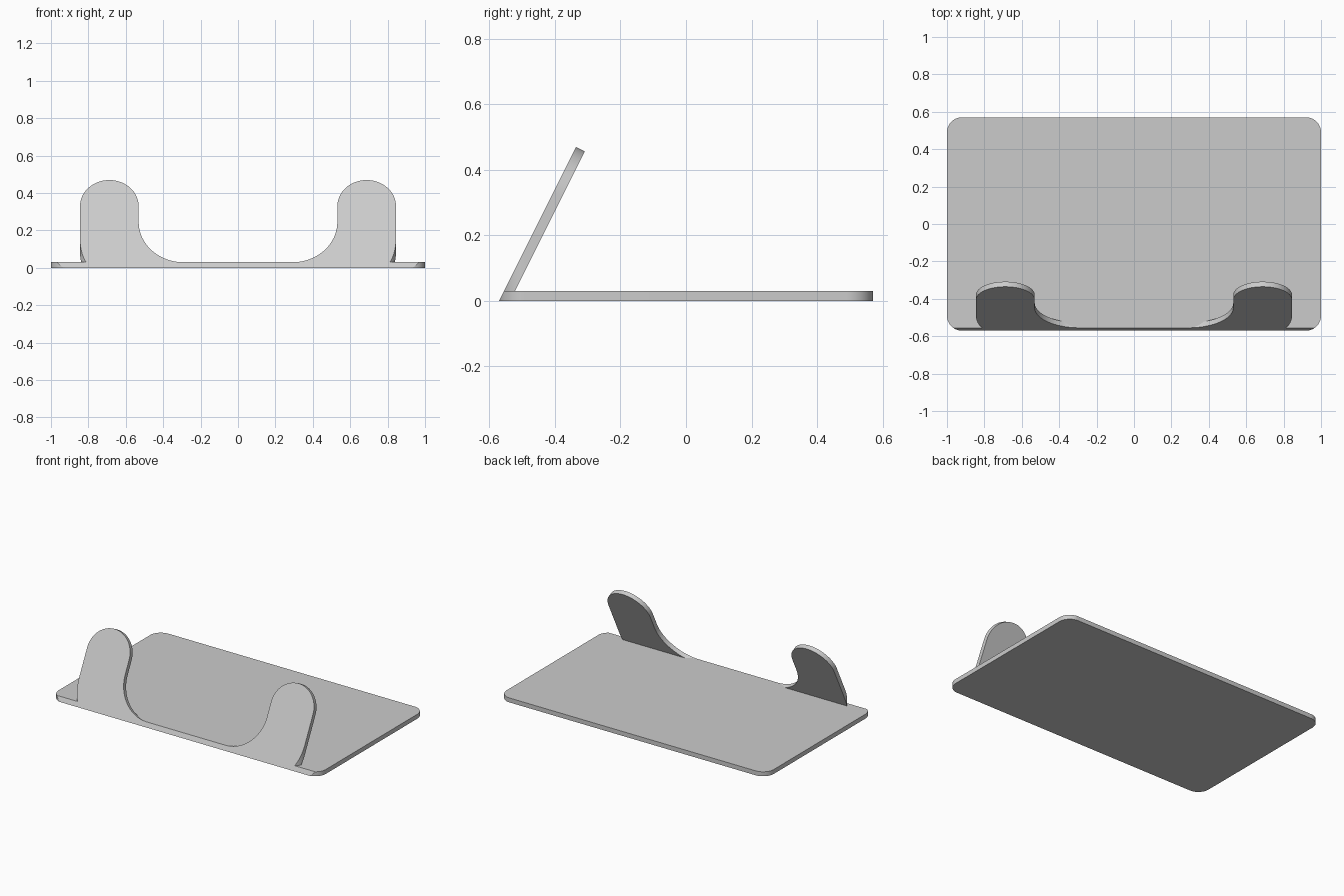
import bpy, bmesh, math
from mathutils import Vector, Matrix

cube = bpy.data.objects.get("Cube")
if cube:
    bpy.data.objects.remove(cube, do_unlink=True)

W, D, T = 1.0, 0.57, 0.03            # half width, half depth, sheet thickness
CORNER = 0.08
UP = Vector((0, 1, 2)).normalized()  # direction along the leaning tabs
NORMAL = Vector((0, 2, -1)).normalized()
FRONT = Vector((0, -D, 0))

grey = bpy.data.materials.new("plain grey")
grey.use_nodes = True
grey.diffuse_color = (0.6, 0.6, 0.6, 1)
grey.node_tree.nodes["Principled BSDF"].inputs["Base Color"].default_value = (0.6, 0.6, 0.6, 1)


def arc(cx, cy, r, start, end, steps=16):
    angles = [math.radians(start + (end - start) * i / steps) for i in range(steps + 1)]
    return [(cx + r * math.cos(a), cy + r * math.sin(a)) for a in angles]


def rounded_rect(x, y0, y1, r):
    return (arc(x - r, y1 - r, r, 0, 90) + arc(r - x, y1 - r, r, 90, 180)
            + arc(r - x, y0 + r, r, 180, 270) + arc(x - r, y0 + r, r, 270, 360))


def prism(outline, depth):
    bm = bmesh.new()
    face = bm.faces.new([bm.verts.new((x, y, 0)) for x, y in outline])
    ext = bmesh.ops.extrude_face_region(bm, geom=[face])
    verts = [v for v in ext["geom"] if isinstance(v, bmesh.types.BMVert)]
    bmesh.ops.translate(bm, verts=verts, vec=(0, 0, depth))
    return bm


def finish(bm, name):
    bmesh.ops.recalc_face_normals(bm, faces=bm.faces)
    mesh = bpy.data.meshes.new(name)
    bm.to_mesh(mesh)
    bm.free()
    mesh.materials.append(grey)
    obj = bpy.data.objects.new(name, mesh)
    bpy.context.collection.objects.link(obj)
    return obj


def select(obj):
    bpy.ops.object.select_all(action='DESELECT')
    obj.select_set(True)
    bpy.context.view_layer.objects.active = obj


# Base plate with rounded corners, its front edge cut along the lean of the tabs
bm = prism(rounded_rect(W, -D, D, CORNER), T)
bmesh.ops.bisect_plane(bm, geom=bm.verts[:] + bm.edges[:] + bm.faces[:],
                       plane_co=FRONT, plane_no=-NORMAL, clear_outer=True, dist=1e-6)
bmesh.ops.holes_fill(bm, edges=[e for e in bm.edges if e.is_boundary])
base = finish(bm, "base_plate")

# Upright trimming block that rounds the lower outer corners of the tabs
cutter = finish(prism(rounded_rect(0.845, -D, D, CORNER), 1), "tab_trimmer")
cutter.hide_render = True

# Leaning tabs: round top, straight outer side, concave inner sweep
foot = T / UP.z
outline = ([(0.845, foot)] + arc(0.688, 0.368, 0.157, 0, 180, 32)
           + arc(0.291, foot + 0.24, 0.24, 0, -90, 24))
tabs = []
for side, name in ((1, "left_tab"), (-1, "right_tab")):
    bm = prism([(side * x, s) for x, s in outline], T)
    frame = Matrix((Vector((1, 0, 0)), UP, NORMAL)).transposed().to_4x4()
    bm.transform(Matrix.Translation(FRONT) @ frame)
    tab = finish(bm, name)
    trim = tab.modifiers.new("trim", 'BOOLEAN')
    trim.operation, trim.solver, trim.object = 'INTERSECT', 'EXACT', cutter
    select(tab)
    bpy.ops.object.modifier_apply(modifier="trim")
    tabs.append(tab)
bpy.data.objects.remove(cutter, do_unlink=True)

for obj in [base] + tabs:
    select(obj)
    bpy.ops.object.shade_smooth_by_angle(angle=math.radians(25))
